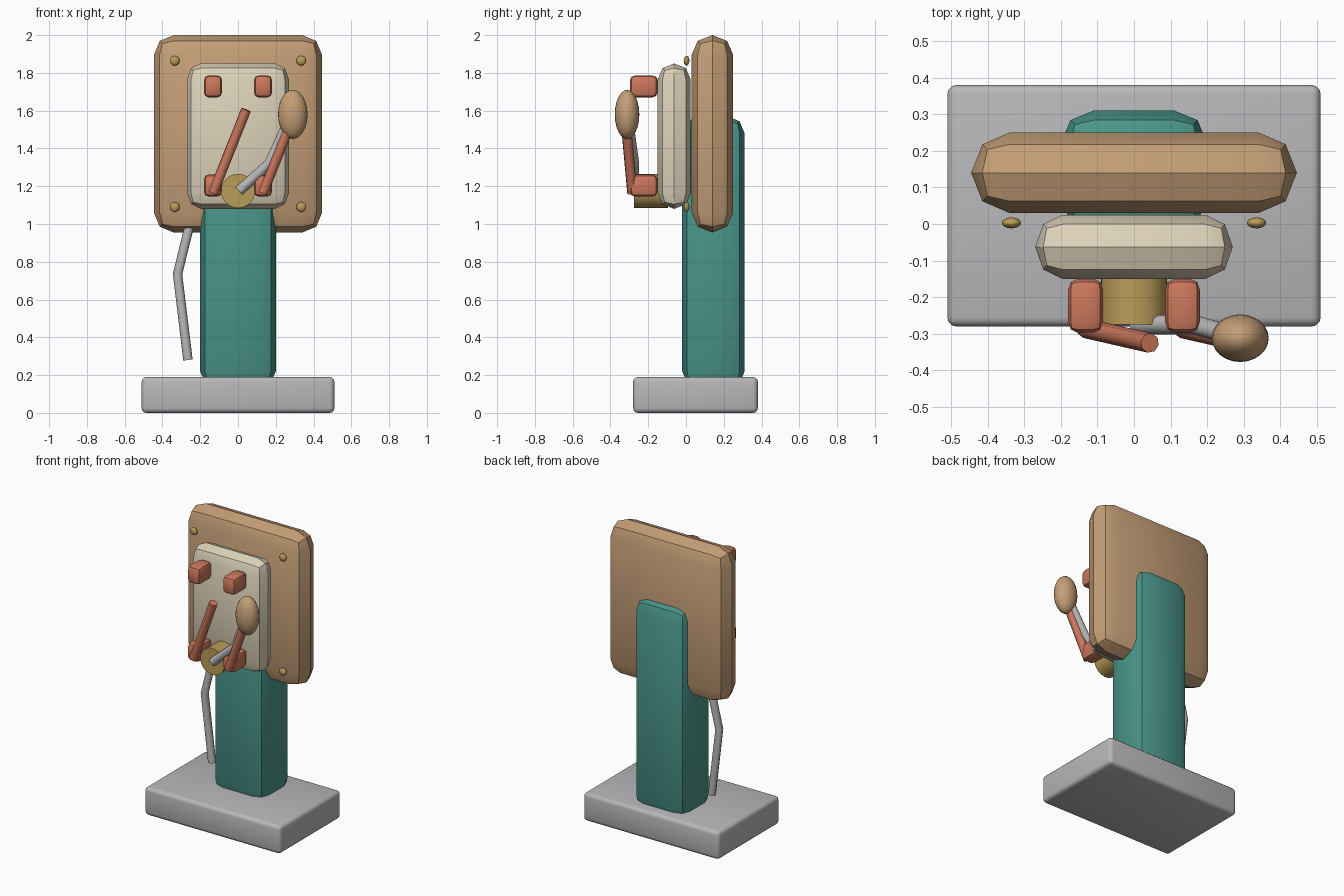
import bpy, bmesh, math
from mathutils import Vector

if "Cube" in bpy.data.objects:
    bpy.data.objects.remove(bpy.data.objects["Cube"])


def mat(name, rgb):
    # sRGB 0-255 to linear
    m = bpy.data.materials.new(name)
    m.diffuse_color = [((c / 255 + 0.055) / 1.055) ** 2.4 for c in rgb] + [1]
    m.use_nodes = True
    m.node_tree.nodes["Principled BSDF"].inputs["Base Color"].default_value = m.diffuse_color
    return m


GREY = mat("steel grey", (184, 184, 186))
TEAL = mat("teal", (74, 150, 138))
TAN = mat("tan wood", (196, 158, 118))
CREAM = mat("cream", (222, 211, 186))
RED = mat("terracotta", (205, 120, 92))
BRASS = mat("brass", (186, 156, 88))


def finish(name, me, m, angle=30):
    ob = bpy.data.objects.new(name, me)
    bpy.context.collection.objects.link(ob)
    me.materials.clear()
    me.materials.append(m)
    bpy.ops.object.select_all(action='DESELECT')
    ob.select_set(True)
    bpy.context.view_layer.objects.active = ob
    bpy.ops.object.shade_smooth_by_angle(angle=math.radians(angle))
    return ob


def from_bmesh(name, bm, m, angle=30):
    bmesh.ops.recalc_face_normals(bm, faces=bm.faces)
    me = bpy.data.meshes.new(name)
    bm.to_mesh(me)
    bm.free()
    return finish(name, me, m, angle)


def rounded_box(name, lo, hi, r, m, segments=2):
    # box between two corners, with a separate rounding radius per axis
    lo, hi, r = Vector(lo), Vector(hi), Vector(r)
    bm = bmesh.new()
    bmesh.ops.create_cube(bm, size=1)
    bmesh.ops.scale(bm, verts=bm.verts, vec=[(hi[i] - lo[i]) / r[i] for i in range(3)])
    bmesh.ops.bevel(bm, geom=bm.edges[:], offset=0.999, segments=segments,
                    profile=0.5, affect='EDGES')
    bmesh.ops.remove_doubles(bm, verts=bm.verts, dist=0.01)
    bmesh.ops.scale(bm, verts=bm.verts, vec=r)
    bmesh.ops.translate(bm, verts=bm.verts, vec=(lo + hi) / 2)
    return from_bmesh(name, bm, m)


def ellipsoid(name, centre, radii, m, u=16, v=10):
    bm = bmesh.new()
    bmesh.ops.create_uvsphere(bm, u_segments=u, v_segments=v, radius=1)
    bmesh.ops.scale(bm, verts=bm.verts, vec=radii)
    bmesh.ops.translate(bm, verts=bm.verts, vec=centre)
    return from_bmesh(name, bm, m, 60)


def tube(name, points, radius, m):
    # capped round bar along a bent path
    cu = bpy.data.curves.new(name, 'CURVE')
    cu.dimensions = '3D'
    cu.bevel_depth = radius
    cu.bevel_resolution = 2
    cu.use_fill_caps = True
    sp = cu.splines.new('POLY')
    sp.points.add(len(points) - 1)
    for p, co in zip(sp.points, points):
        p.co = (*co, 1)
    tmp = bpy.data.objects.new(name + " path", cu)
    me = bpy.data.meshes.new_from_object(tmp)
    bpy.data.objects.remove(tmp)
    return finish(name, me, m, 50)


# stand
rounded_box("base", (-0.51, -0.28, 0), (0.51, 0.38, 0.19), (0.025,) * 3, GREY, 3)
rounded_box("column", (-0.2, -0.02, 0.13), (0.2, 0.31, 1.57), (0.09,) * 3, TEAL)

# backboard and front panel
rounded_box("backboard", (-0.445, 0.03, 0.955), (0.445, 0.25, 2.0), (0.105, 0.11, 0.105), TAN)
rounded_box("front_panel", (-0.27, -0.15, 1.08), (0.27, 0.025, 1.85), (0.075, 0.0875, 0.085), CREAM)

# bolts near the board corners, blocks and rods on the panel
for side, s in (("left", -1), ("right", 1)):
    for level, zb, z0 in (("lower", 1.09, 1.145), ("upper", 1.865, 1.67)):
        ellipsoid(f"bolt_{side}_{level}", (s * 0.335, 0.003, zb), (0.026, 0.015, 0.026), BRASS)
        x = s * 0.1325
        rounded_box(f"block_{side}_{level}", (x - 0.0475, -0.297, z0),
                    (x + 0.0475, -0.15, z0 + 0.117), (0.025, 0.03, 0.025), RED)
    tube(f"rod_{side}", [(s * 0.132, -0.285, 1.165), (s * 0.132 + 0.175, -0.325, 1.605)], 0.027, RED)

# round hub
bm = bmesh.new()
bmesh.ops.create_cone(bm, cap_ends=True, segments=32, radius1=0.09, radius2=0.09, depth=0.18)
for v in bm.verts:
    v.co = (v.co.x, v.co.z - 0.185, v.co.y + 1.175)
from_bmesh("hub", bm, BRASS)

# crank with knob
tube("crank", [(0.005, -0.275, 1.175), (0.165, -0.275, 1.32), (0.285, -0.31, 1.58)], 0.027, GREY)
ellipsoid("crank_knob", (0.29, -0.312, 1.58), (0.078, 0.065, 0.13), TAN, 24, 12)

# hanging bent bar below the board
tube("hanging_bar", [(-0.25, 0.1, 1.02), (-0.32, 0.1, 0.735), (-0.265, 0.1, 0.28)], 0.025, GREY)
